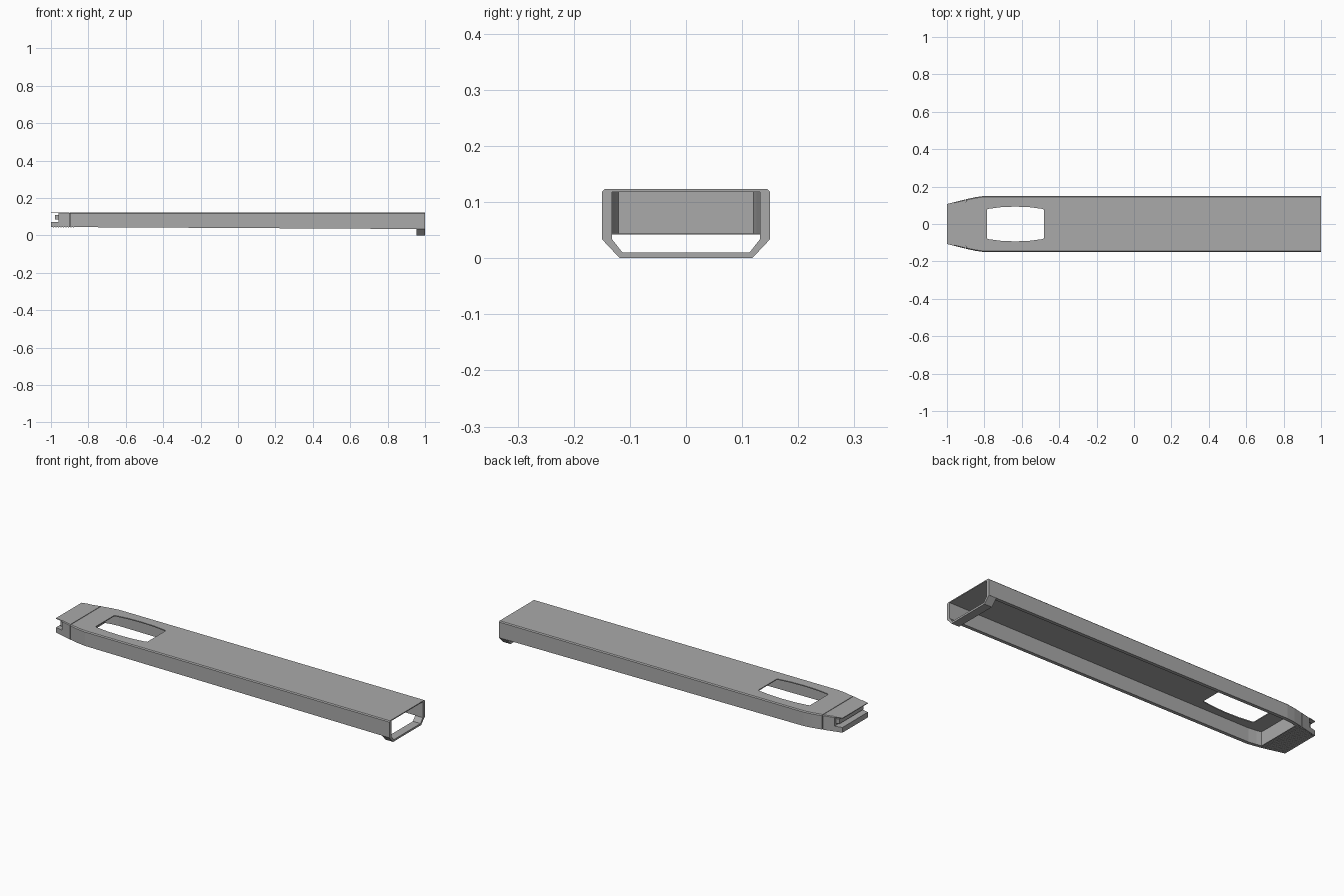
import bpy, bmesh

cube = bpy.data.objects.get("Cube")
if cube:
    bpy.data.objects.remove(cube, do_unlink=True)

grey = bpy.data.materials.new("plain grey")
grey.use_nodes = True
grey.diffuse_color = (0.4, 0.4, 0.4, 1)
grey.node_tree.nodes["Principled BSDF"].inputs["Base Color"].default_value = (0.4, 0.4, 0.4, 1)

TOP = 0.123
PLAN = [(-1, 0.107), (-0.9, 0.132), (-0.845, 0.144), (-0.8, 0.15), (1, 0.15)]


def half_width(x):
    for (xa, wa), (xb, wb) in zip(PLAN, PLAN[1:]):
        if x <= xb:
            return wa + (wb - wa) * (x - xa) / (xb - xa)
    return PLAN[-1][1]


def bottom(x):
    return 0.0395 - 0.0055 * x


def loft(name, stations, section):
    """Closed solid through the (y, z) outlines that section(x) gives."""
    bm = bmesh.new()
    rings = [[bm.verts.new((x, y, z)) for y, z in section(x)] for x in stations]
    for a, b in zip(rings, rings[1:]):
        for i in range(len(a)):
            j = (i + 1) % len(a)
            bm.faces.new((a[i], a[j], b[j], b[i]))
    bm.faces.new(rings[0])
    bm.faces.new(rings[-1])
    bmesh.ops.recalc_face_normals(bm, faces=bm.faces)
    mesh = bpy.data.meshes.new(name)
    bm.to_mesh(mesh)
    bm.free()
    mesh.materials.append(grey)
    obj = bpy.data.objects.new(name, mesh)
    bpy.context.collection.objects.link(obj)
    return obj


def mirrored(half):
    return half + [(-y, z) for y, z in reversed(half)]


def channel(x):
    w, t, c = half_width(x), 0.018, 0.005
    return mirrored([(w - t, TOP - c), (w - t, bottom(x)), (w, bottom(x)),
                     (w, TOP - c), (w - c, TOP)])


def block(x):
    w, c = half_width(x), 0.004
    return mirrored([(w, bottom(x)), (w, TOP - c), (w - c, TOP)])


def slab(z0, z1, inset=0.0):
    return lambda x: mirrored([(half_width(x) - inset, z0), (half_width(x) - inset, z1)])


# Long sleeve, open underneath
sleeve = loft("sleeve", [-0.898, -0.845, -0.8, 1], channel)

# Window with bowed long sides, cut through the top
window = [(-0.787, 0.077), (-0.78, 0.081), (-0.71, 0.09), (-0.635, 0.093),
          (-0.56, 0.09), (-0.49, 0.081), (-0.482, 0.077)]
cutter = loft("window_cutter", [x for x, w in window],
              lambda x: mirrored([(dict(window)[x], 0.09), (dict(window)[x], 0.15)]))
cutter.hide_render = True
cut = sleeve.modifiers.new("window", "BOOLEAN")
cut.operation = "DIFFERENCE"
cut.solver = "EXACT"
cut.object = cutter
bpy.context.view_layer.objects.active = sleeve
bpy.ops.object.modifier_apply(modifier=cut.name)
bpy.data.objects.remove(cutter, do_unlink=True)

# Tapered nose: plug, body, and the two lips around the end slot
loft("nose_plug", [-0.9, -0.87], slab(0.044, TOP - 0.004, 0.015))
loft("nose_body", [-0.96, -0.901], block)
loft("upper_lip", [-1, -0.96], slab(TOP - 0.004, TOP))
loft("lower_lip", [-1, -0.96], slab(0.045, 0.073))
loft("slot_rib", [-0.978, -0.96], slab(0.084, 0.109, 0.012))

# Fine grip ridges under the nose
for i in range(9):
    x = -0.99 + i * 0.0135
    loft("grip_ridge", [x, x + 0.006], slab(0.0425, 0.0465, 0.004))

# Bevelled strap closing the open end
strap_outer = [(-0.15, 0.034), (-0.118, 0), (0.118, 0), (0.15, 0.034)]
strap_inner = [(0.132, 0.034), (0.113, 0.01), (-0.113, 0.01), (-0.132, 0.034)]
loft("end_strap", [0.955, 1], lambda x: strap_outer + strap_inner)
